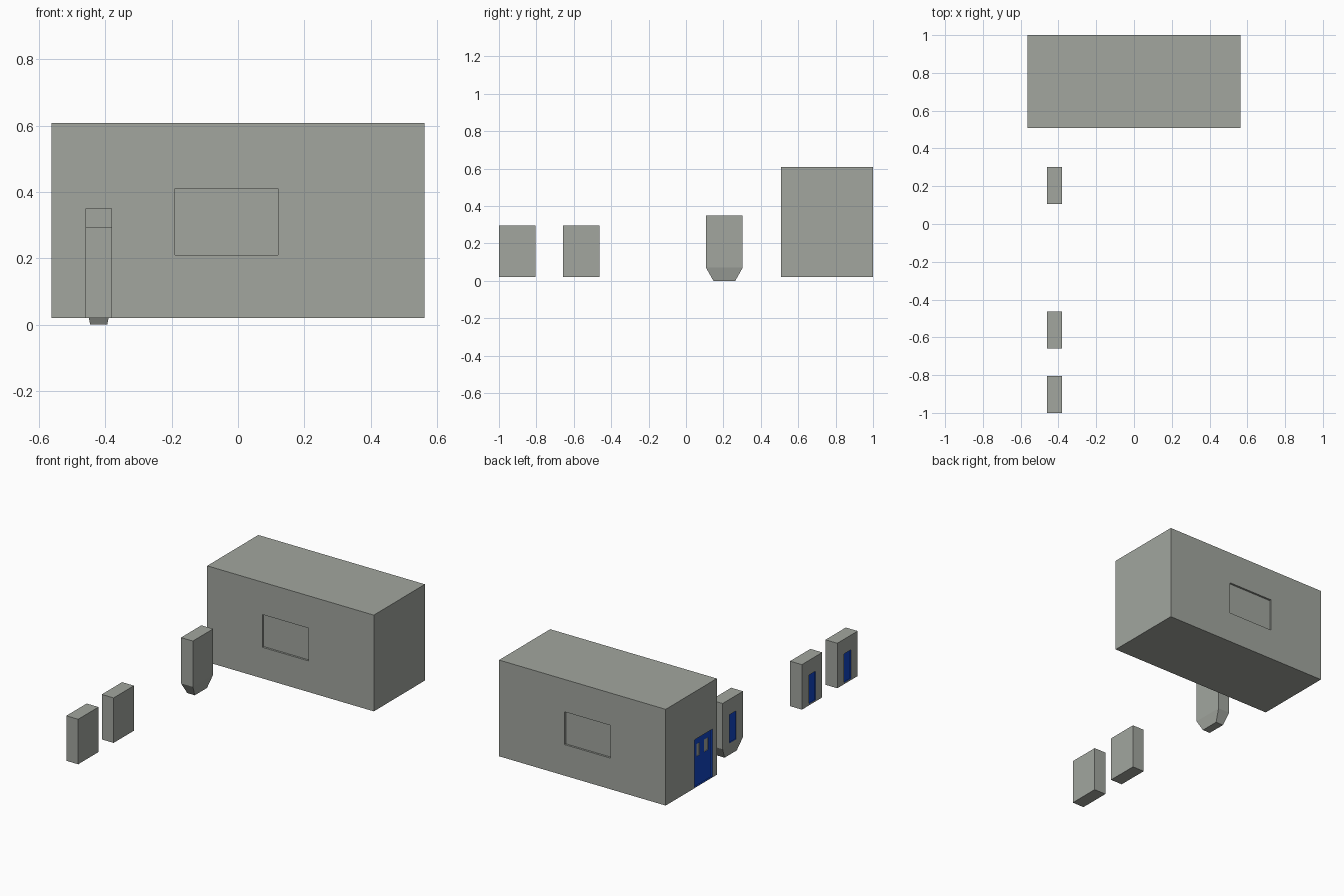
import bpy, bmesh
from mathutils import Vector

cube = bpy.data.objects.get("Cube")
if cube:
    bpy.data.objects.remove(cube, do_unlink=True)


def make_material(name, rgb):
    mat = bpy.data.materials.new(name)
    mat.use_nodes = True
    mat.diffuse_color = (*rgb, 1)
    mat.node_tree.nodes["Principled BSDF"].inputs["Base Color"].default_value = (*rgb, 1)
    return mat


GREY, BLUE = 0, 1
MATERIALS = [make_material("concrete grey", (0.36, 0.38, 0.345)),
             make_material("door blue", (0.006, 0.06, 0.55))]


def block(low, high):
    """Box between two corners."""
    bm = bmesh.new()
    bmesh.ops.create_cube(bm, size=1)
    for v in bm.verts:
        v.co = [h if c > 0 else l for c, l, h in zip(v.co, low, high)]
    bm.normal_update()
    return bm


def recess(bm, normal, u_axis, u_range, z_range, depth, colour):
    """Cut a rectangle into the walls facing normal and push it inwards."""
    normal = Vector(normal)

    def facing():
        bm.normal_update()
        return [f for f in bm.faces if f.normal.dot(normal) > 0.99]

    for axis, values in ((u_axis, u_range), (2, z_range)):
        for value in values:
            faces = facing()
            geom = set(faces)
            for f in faces:
                geom.update(f.edges, f.verts)
            point, direction = Vector(), Vector()
            point[axis], direction[axis] = value, 1
            bmesh.ops.bisect_plane(bm, geom=list(geom), dist=1e-5,
                                   plane_co=point, plane_no=direction)
    inside = []
    for f in facing():
        c = f.calc_center_median()
        if u_range[0] < c[u_axis] < u_range[1] and z_range[0] < c.z < z_range[1]:
            inside.append(f)
    new = bmesh.ops.extrude_face_region(bm, geom=inside)["geom"]
    bmesh.ops.delete(bm, geom=[f for f in inside if f.is_valid], context='FACES')
    bmesh.ops.translate(bm, vec=-normal * depth,
                        verts=[g for g in new if isinstance(g, bmesh.types.BMVert)])
    for f in [g for g in new if isinstance(g, bmesh.types.BMFace)]:
        f.material_index = colour
        for e in f.edges:
            for side in e.link_faces:
                side.material_index = colour


def finish(bm, name):
    bmesh.ops.recalc_face_normals(bm, faces=bm.faces[:])
    mesh = bpy.data.meshes.new(name)
    bm.to_mesh(mesh)
    bm.free()
    for mat in MATERIALS:
        mesh.materials.append(mat)
    bpy.context.collection.objects.link(bpy.data.objects.new(name, mesh))


# Main building: a window panel front and back, a blue double door at one end
bm = block((-0.563, 0.507, 0.02), (0.563, 1.0, 0.608))
for facing_y in (-1, 1):
    recess(bm, (0, facing_y, 0), 0, (-0.19, 0.12), (0.21, 0.41), 0.012, GREY)
END = (-1, 0, 0)
recess(bm, END, 1, (0.55, 0.72), (0.024, 0.315), 0.008, BLUE)
for pane in ((0.66, 0.693), (0.58, 0.62)):
    recess(bm, END, 1, pane, (0.2, 0.275), 0.004, GREY)
finish(bm, "building")

# Two plain booths, each with a narrow blue door
for name, y in (("front_booth", -1.0), ("middle_booth", -0.658)):
    bm = block((-0.46, y, 0.02), (-0.38, y + 0.196, 0.295))
    recess(bm, END, 1, (y + 0.065, y + 0.13), (0.03, 0.205), 0.006, BLUE)
    finish(bm, name)

# Pod: same booth with a tapered foot
bm = block((-0.46, 0.107, 0.07), (-0.38, 0.303, 0.35))
foot = [f for f in bm.faces if f.normal.z < -0.9]
new = bmesh.ops.extrude_face_region(bm, geom=foot)["geom"]
bmesh.ops.delete(bm, geom=[f for f in foot if f.is_valid], context='FACES')
for v in [g for g in new if isinstance(g, bmesh.types.BMVert)]:
    v.co = (-0.42 + (v.co.x + 0.42) * 0.64, 0.205 + (v.co.y - 0.205) * 0.6, 0)
recess(bm, END, 1, (0.172, 0.237), (0.083, 0.256), 0.006, BLUE)
finish(bm, "tapered_pod")
